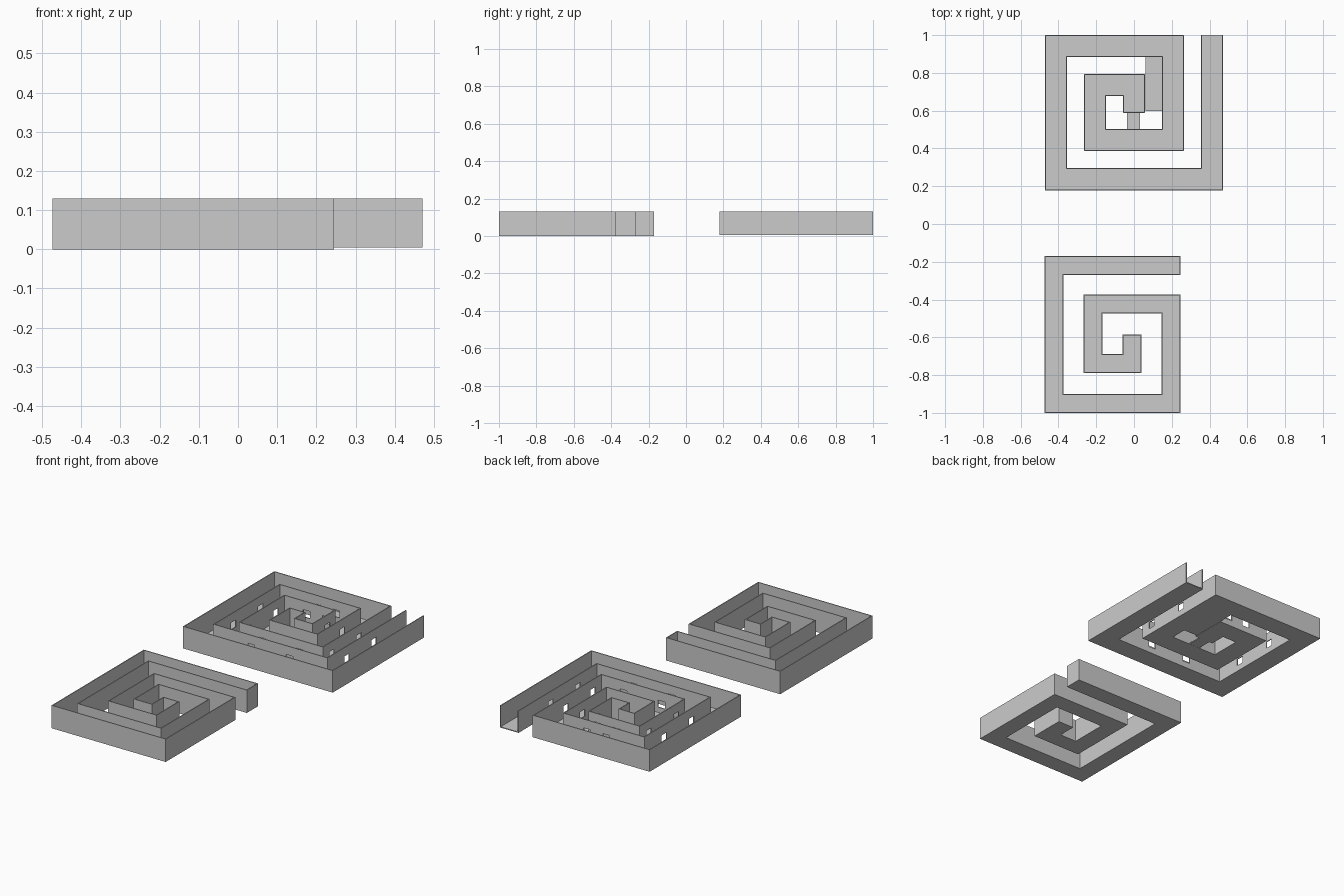
import bpy, bmesh
from mathutils import Vector

if "Cube" in bpy.data.objects:
    bpy.data.objects.remove(bpy.data.objects["Cube"])

T = 0.005      # sheet thickness
TOP = 0.13     # rim height


def outline(path, width):
    """Closed outline of a rectilinear strip running along a centre path."""
    pts = [Vector(p) for p in path]
    dirs = [(b - a).normalized() for a, b in zip(pts, pts[1:])]
    left, right = [], []
    for i, p in enumerate(pts):
        d0, d1 = dirs[max(i - 1, 0)], dirs[min(i, len(dirs) - 1)]
        n0, n1 = Vector((-d0.y, d0.x)), Vector((-d1.y, d1.x))
        off = n0 if (n0 - n1).length < 0.01 else n0 + n1
        left.append(p + off * width / 2)
        right.append(p - off * width / 2)
    return right + left[::-1]


def channel(name, path, width, base):
    """Open-topped trough: prism whose top is inset and pushed down to a floor."""
    bm = bmesh.new()
    face = bm.faces.new([bm.verts.new((p.x, p.y, TOP)) for p in outline(path, width)])
    face.normal_update()
    if face.normal.z < 0:
        face.normal_flip()
    bottom = bmesh.ops.extrude_face_region(bm, geom=[face], use_keep_orig=True)
    for v in bottom["geom"]:
        if isinstance(v, bmesh.types.BMVert):
            v.co.z = base
    bmesh.ops.recalc_face_normals(bm, faces=bm.faces)
    bm.normal_update()
    top = max(bm.faces, key=lambda f: f.calc_center_median().z)
    bmesh.ops.inset_region(bm, faces=[top], thickness=T, use_even_offset=True)
    res = bmesh.ops.extrude_discrete_faces(bm, faces=[top])
    for v in res["faces"][0].verts:
        v.co.z = base + T
    bmesh.ops.recalc_face_normals(bm, faces=bm.faces)
    return finish(name, bm)


def boxes(name, bounds):
    bm = bmesh.new()
    for x0, x1, y0, y1, z0, z1 in bounds:
        vs = bmesh.ops.create_cube(bm, size=1)["verts"]
        for v in vs:
            v.co = (x1 if v.co.x > 0 else x0, y1 if v.co.y > 0 else y0,
                    z1 if v.co.z > 0 else z0)
    return finish(name, bm)


def finish(name, bm):
    me = bpy.data.meshes.new(name)
    bm.to_mesh(me)
    bm.free()
    ob = bpy.data.objects.new(name, me)
    bpy.context.collection.objects.link(ob)
    return ob


# Front spiral trough, closed at both ends
channel("front_spiral", [(.245, -.22), (-.424, -.22), (-.424, -.95), (.195, -.95),
                         (.195, -.424), (-.217, -.424), (-.217, -.738),
                         (-.011, -.738), (-.011, -.584)], 0.1, 0.0)

# Rear spiral trough
rear = channel("rear_spiral", [(.413, 1.0), (.413, .237), (-.413, .237), (-.413, .942),
                               (.206, .942), (.206, .444), (-.206, .444),
                               (-.206, .736), (0, .736), (0, .587)], 0.117, 0.005)

# Windows through the wall pairs on each side of the gap, and the open outer end
W, Z0, Z1 = 0.022, 0.04, 0.08
cuts = [(.3545 + T, .4715 - T, .98, 1.02, .005 + T, .2)]
for y in (.465, .71):
    for x in (-.31, .31):
        cuts.append((x - .06, x + .06, y - W, y + W, Z0, Z1))
cuts.append((.04, .165, .72 - W, .72 + W, Z0, Z1))
for x in (-.12, .12):
    cuts.append((x - W, x + W, .28, .40, Z0, Z1))
for x in (-.12, 0):
    cuts.append((x - W, x + W, .78, .90, Z0, Z1))
cutter = boxes("window_cutter", cuts)
cutter.hide_render = True
cutter.hide_viewport = True
mod = rear.modifiers.new("windows", "BOOLEAN")
mod.operation = 'DIFFERENCE'
mod.solver = 'EXACT'
mod.object = cutter

# Flat bridges across the inner gap
boxes("gap_bridges", [(.06, .148, .598, .884, .005, .01),
                      (-.037, .032, .503, .587, .005, .01)])
